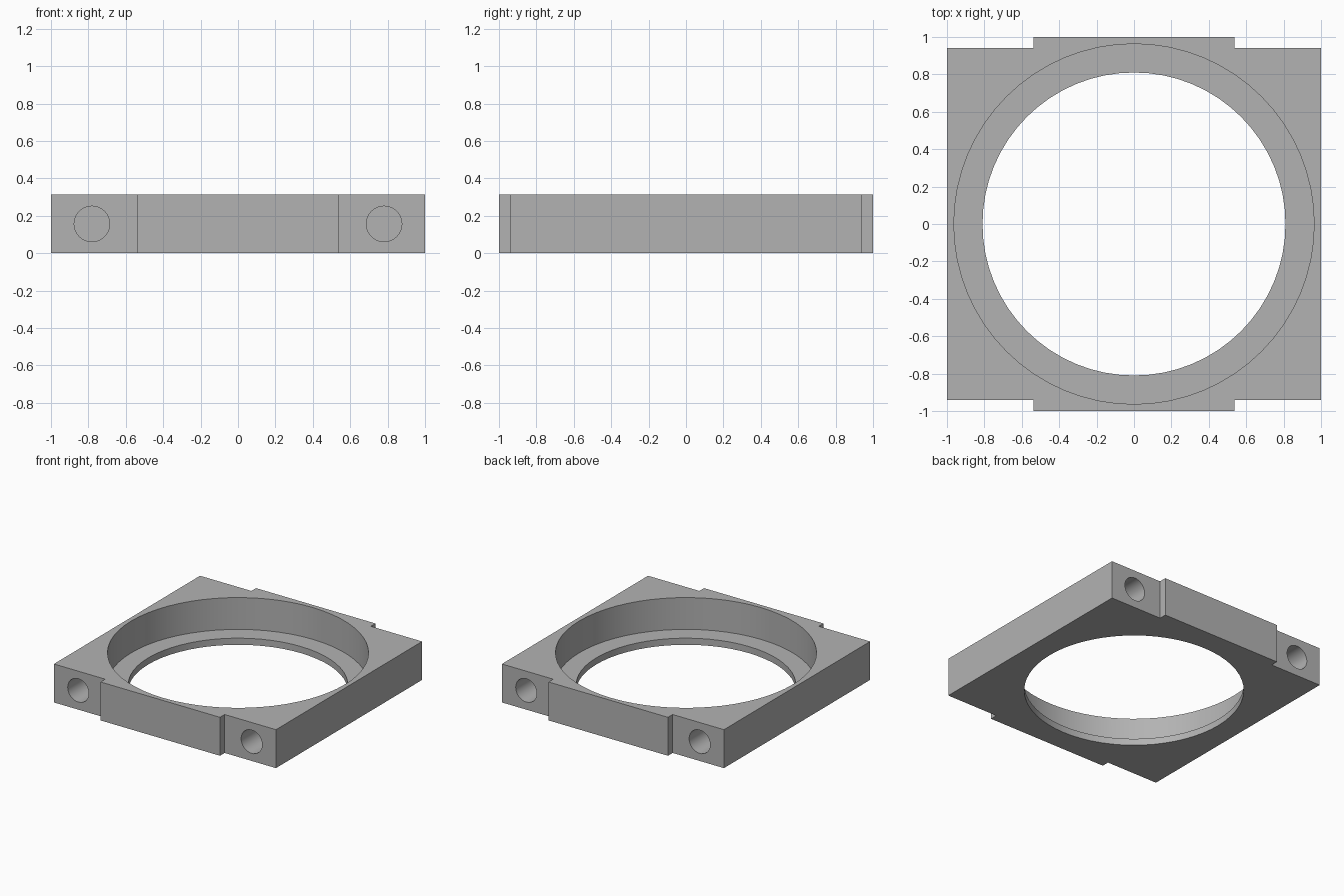
import bpy
import math

HEIGHT = 0.313
BODY_Y = 0.94      # half depth of the body beside the raised pads
PAD_X = 0.538      # half width of the raised pads
LEDGE = 0.054      # thickness of the retaining lip
HOLE_DEPTH = 0.22

if "Cube" in bpy.data.objects:
    bpy.data.objects.remove(bpy.data.objects["Cube"], do_unlink=True)

grey = bpy.data.materials.new("plain grey")
grey.use_nodes = True
colour = (0.45, 0.45, 0.45, 1)
grey.diffuse_color = colour
grey.node_tree.nodes["Principled BSDF"].inputs["Base Color"].default_value = colour


def cylinder(radius, depth, location, sides, rotation=(0, 0, 0)):
    bpy.ops.mesh.primitive_cylinder_add(vertices=sides, radius=radius, depth=depth,
                                        location=location, rotation=rotation)
    cutter = bpy.context.object
    cutter.hide_render = True
    return cutter


def cut(target, cutter):
    mod = target.modifiers.new("cut", "BOOLEAN")
    mod.operation = "DIFFERENCE"
    mod.solver = "EXACT"
    mod.object = cutter
    bpy.context.view_layer.objects.active = target
    bpy.ops.object.modifier_apply(modifier=mod.name)
    bpy.data.objects.remove(cutter, do_unlink=True)


# Square plate outline with a shallow pad on the front and back edges
quarter = [(PAD_X, 1), (PAD_X, BODY_Y), (1, BODY_Y)]
half = quarter + [(x, -y) for x, y in reversed(quarter)]
outline = half + [(-x, y) for x, y in reversed(half)]
n = len(outline)
verts = [(x, y, z) for z in (0, HEIGHT) for x, y in outline]
faces = [tuple(range(n)), tuple(reversed(range(n, 2 * n)))]
faces += [(i, i + n, (i + 1) % n + n, (i + 1) % n) for i in range(n)]
mesh = bpy.data.meshes.new("bearing_plate")
mesh.from_pydata(verts, [], faces)
mesh.materials.append(grey)
plate = bpy.data.objects.new("bearing_plate", mesh)
bpy.context.collection.objects.link(plate)

# Through opening and the wider bore above the lip
cut(plate, cylinder(0.81, 1, (0, 0, HEIGHT / 2), 64))
cut(plate, cylinder(0.963, 1, (0, 0, LEDGE + 0.5), 64))

# Blind mounting holes in the front and back edges
for side_x in (-1, 1):
    for side_y in (-1, 1):
        cut(plate, cylinder(0.095, HOLE_DEPTH * 2,
                            (side_x * 0.781, side_y * BODY_Y, HEIGHT / 2),
                            32, (math.pi / 2, 0, 0)))

# Smooth bores, sharp edges
bpy.ops.object.select_all(action="DESELECT")
plate.select_set(True)
bpy.context.view_layer.objects.active = plate
bpy.ops.object.shade_smooth_by_angle(angle=math.radians(30))
